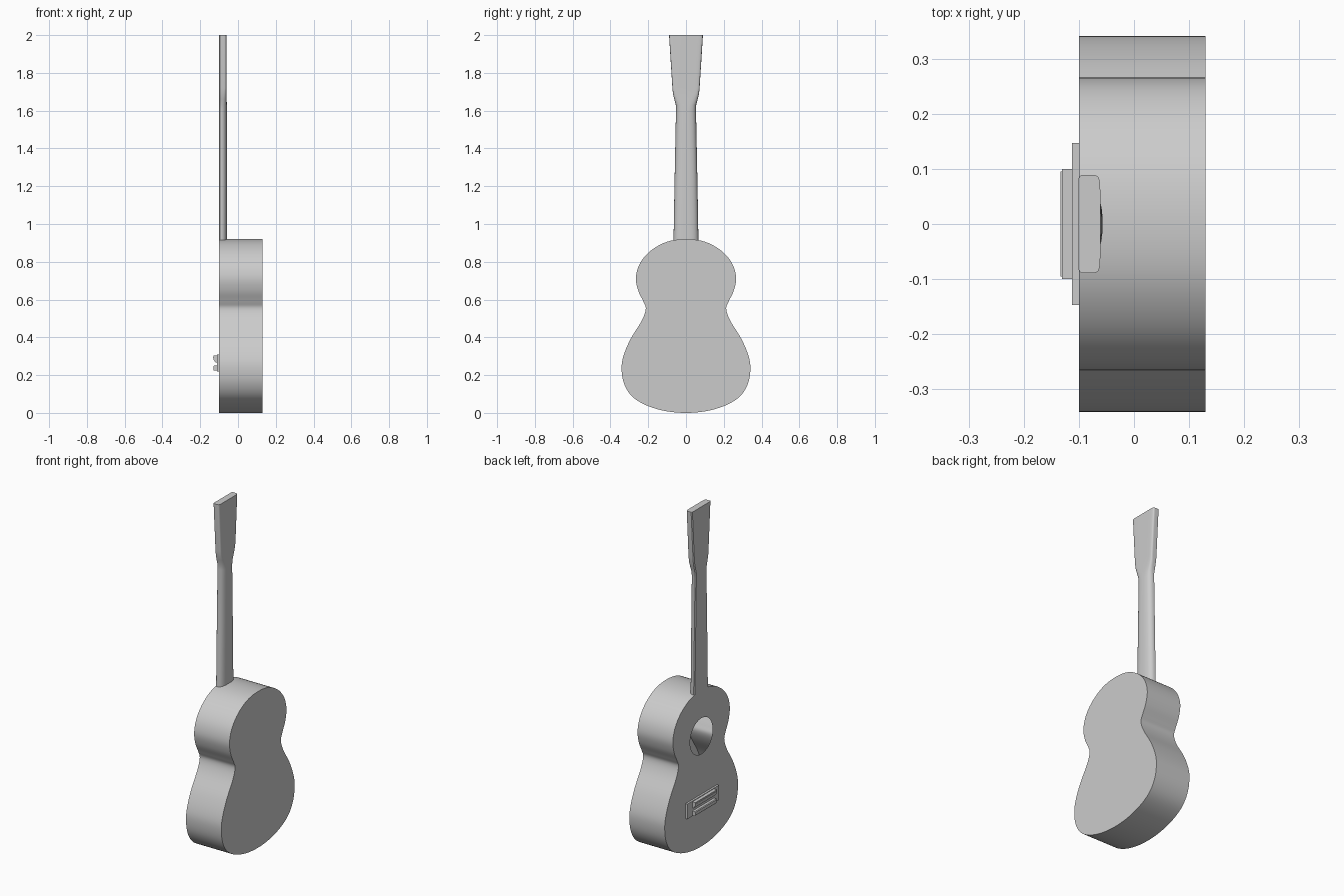
import bpy, bmesh, math
from mathutils import Vector

if "Cube" in bpy.data.objects:
    bpy.data.objects.remove(bpy.data.objects["Cube"])

FRONT, BACK = -0.1, 0.13


def finish(bm, name, angle=35):
    bmesh.ops.recalc_face_normals(bm, faces=bm.faces)
    me = bpy.data.meshes.new(name)
    bm.to_mesh(me)
    bm.free()
    ob = bpy.data.objects.new(name, me)
    bpy.context.collection.objects.link(ob)
    bpy.ops.object.select_all(action='DESELECT')
    ob.select_set(True)
    bpy.context.view_layer.objects.active = ob
    bpy.ops.object.shade_smooth_by_angle(angle=math.radians(angle))
    return ob


def smooth_loop(pts, n):
    """Closed Catmull-Rom curve through 2D points."""
    out, c = [], len(pts)
    for i in range(c):
        a, b, d, e = (Vector(pts[(i + k) % c]) for k in (-1, 0, 1, 2))
        for s in range(n):
            t = s / n
            out.append(0.5 * (2 * b + (d - a) * t + (2 * a - 5 * b + 4 * d - e) * t * t
                              + (3 * b - a - 3 * d + e) * t ** 3))
    return out


def strip(bm, a, b):
    for i in range(len(a)):
        j = (i + 1) % len(a)
        bm.faces.new((a[i], a[j], b[j], b[i]))


# Hollow body: half outline (y, z) mirrored, with a sound hole in the soundboard
half = [(0, .92), (.1, .906), (.185, .86), (.242, .795), (.265, .72), (.254, .65),
        (.226, .59), (.213, .55), (.235, .487), (.293, .392), (.33, .305), (.341, .235),
        (.328, .155), (.285, .087), (.21, .04), (.11, .01), (0, 0)]
outline = smooth_loop(half + [(-y, z) for y, z in half[-2:0:-1]], 5)
hole_c, hole_r = Vector((0, .65)), .105
hole = [hole_c + (p - hole_c).normalized() * hole_r for p in outline]
bm = bmesh.new()
ring = lambda pts, x: [bm.verts.new((x, p.x, p.y)) for p in pts]
front_ring, back_ring, hole_ring = ring(outline, FRONT), ring(outline, BACK), ring(hole, FRONT)
strip(bm, front_ring, back_ring)
strip(bm, hole_ring, front_ring)
bm.faces.new(back_ring)
finish(bm, "body")

# Neck and headstock: lofted sections (z, half width, depth, roundness)
sections = [(.905, .066, .043, .75), (1.2, .061, .043, .75), (1.6, .053, .042, .75),
            (1.63, .054, .041, .6), (1.66, .062, .04, .42), (1.69, .069, .039, .3),
            (1.72, .072, .039, .22), (1.99, .089, .039, .22), (2.0, .089, .039, .22)]
bm = bmesh.new()
rings = []
for z, w, d, p in sections:
    r = []
    for i in range(25):
        t = math.pi * i / 24
        c, s = math.cos(t), max(math.sin(t), 0)
        y = w * math.copysign(abs(c) ** p, c) if abs(c) > 1e-6 else 0
        r.append((FRONT + .004 + (d - .004) * (s ** p if s > 1e-6 else 0), y))
    r += [(FRONT - .0005, -w + .006), (FRONT - .0005, w - .006)]
    rings.append([bm.verts.new((x, y, z)) for x, y in r])
for a, b in zip(rings, rings[1:]):
    strip(bm, a, b)
bm.faces.new(rings[0])
bm.faces.new(rings[-1])
finish(bm, "neck_and_headstock")


# Bridge: (x, z) profiles extruded along y
def extruded(name, profile, hw):
    bm = bmesh.new()
    a, b = ([bm.verts.new((x, y, z)) for x, z in profile] for y in (-hw, hw))
    strip(bm, a, b)
    bm.faces.new(a)
    bm.faces.new(b)
    return finish(bm, name)


extruded("bridge_plate", [(-.099, .22), (-.112, .22), (-.112, .308), (-.099, .308)], .147)
extruded("tie_block", [(-.11, .224), (-.127, .224), (-.131, .228), (-.131, .246),
                       (-.127, .25), (-.11, .25)], .1)
extruded("saddle_block", [(-.11, .268), (-.12, .268), (-.131, .285), (-.131, .304),
                          (-.11, .304)], .1)
extruded("saddle", [(-.12, .29), (-.133, .29), (-.133, .296), (-.12, .296)], .095)
